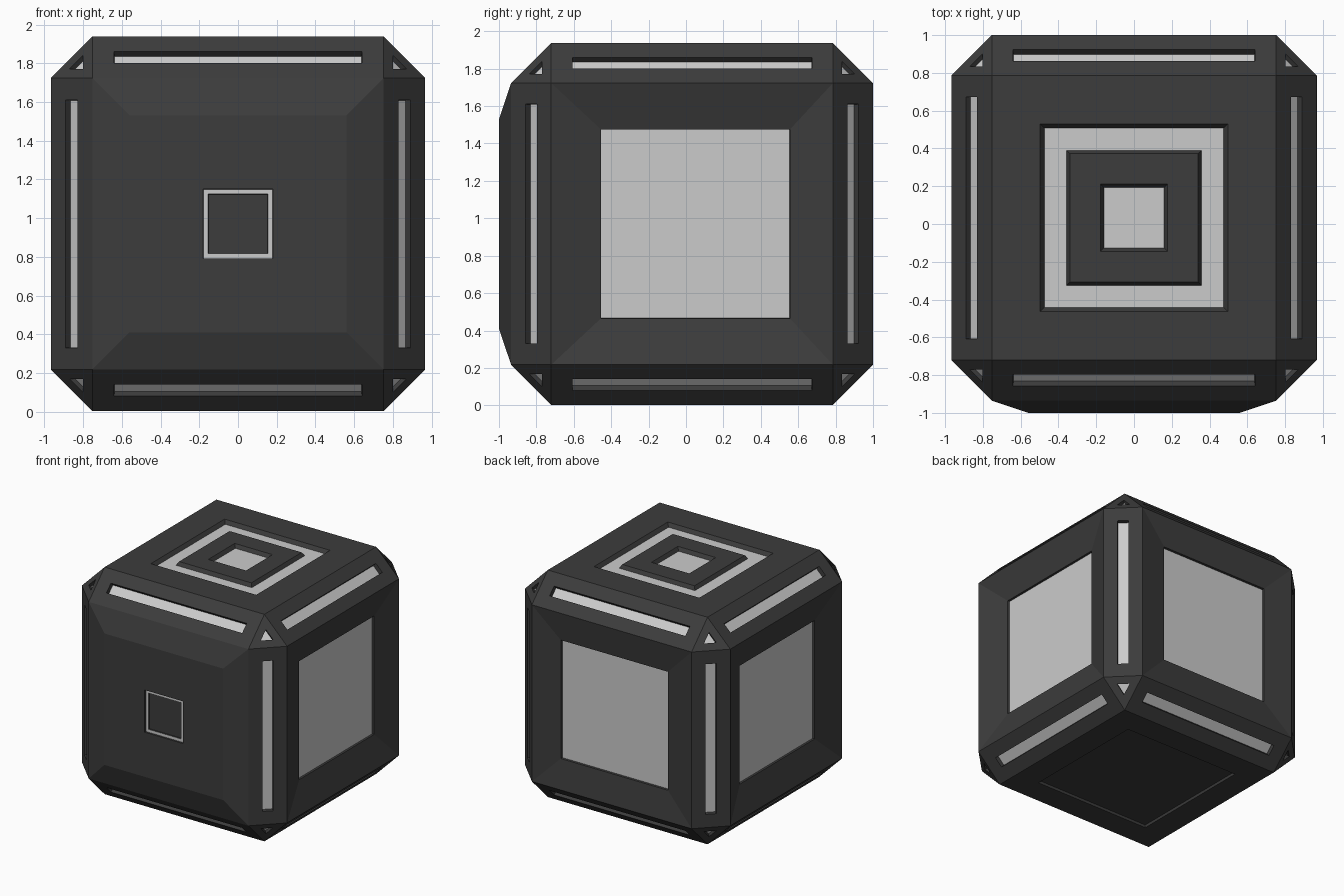
import bpy, bmesh
from mathutils import Vector

if "Cube" in bpy.data.objects:
    bpy.data.objects.remove(bpy.data.objects["Cube"])

H, S = 0.9675, 0.753             # cube half size, half size of the flat faces
CENTRE = Vector((0, 0.0325, 0.97))
DARK, LIGHT = 0, 1


def material(name, value):
    m = bpy.data.materials.new(name)
    m.diffuse_color = (value, value, value, 1)
    m.use_nodes = True
    m.node_tree.nodes["Principled BSDF"].inputs["Base Color"].default_value = m.diffuse_color
    return m


bm = bmesh.new()

# Chamfered cube: hull of the three corner points at each of eight corners
for sx in (-1, 1):
    for sy in (-1, 1):
        for sz in (-1, 1):
            for k in range(3):
                p = [S, S, S]
                p[k] = H
                bm.verts.new((sx * p[0], sy * p[1], sz * p[2]))
bmesh.ops.convex_hull(bm, input=bm.verts)
bmesh.ops.dissolve_limit(bm, angle_limit=0.01, verts=bm.verts, edges=bm.edges)
bmesh.ops.recalc_face_normals(bm, faces=bm.faces)
bm.normal_update()


def step(face, n, depth, scale, along=None, band=DARK, cap=DARK, shift=(0, 0, 0)):
    """Extrude a face, scale it about its centre and move it along n."""
    f = bmesh.ops.extrude_discrete_faces(bm, faces=[face])["faces"][0]
    c = f.calc_center_median()
    for v in f.verts:
        o = v.co - c
        for i in range(3):
            o[i] *= along if along and abs(n[i]) < 0.1 else scale
        v.co = c + o + n * depth + Vector(shift)
    for e in f.edges:
        for g in e.link_faces:
            g.material_index = band
    f.material_index = cap
    return f


def rings(face, n, profile, cap, shift=(0, 0, 0)):
    """Square steps given as (half size, height change, band material)."""
    size = S
    for half, depth, band in profile:
        face = step(face, n, depth, half / size, band=band, cap=cap, shift=shift)
        size, shift = half, (0, 0, 0)


SIDE = [(0.505, -0.072, DARK), (0.504, -0.018, DARK)]
BACK = [(0.505, -0.035, DARK), (0.504, -0.02, DARK)]
FRONT = [(0.56, 0.065, DARK), (0.18, 0, DARK), (0.179, -0.015, DARK),
         (0.154, 0, LIGHT), (0.153, -0.012, DARK)]
TOP = [(0.497, 0, DARK), (0.475, -0.03, DARK), (0.357, 0, LIGHT),
       (0.34, 0.03, DARK), (0.178, 0, DARK), (0.16, -0.03, DARK)]
BOTTOM = [(0.54, 0, DARK), (0.535, -0.02, DARK)]

for f in list(bm.faces):
    n = f.normal.copy()
    if len(f.verts) == 3:                        # corner triangles
        f = step(f, n, 0, 0.32)
        step(f, n, -0.025, 0.98, cap=LIGHT)
    elif max(abs(c) for c in n) < 0.9:           # edge slots
        f = step(f, n, 0, 0.28, along=0.85)
        step(f, n, -0.035, 0.98, along=0.998, cap=LIGHT)
    elif n.y < -0.9:                             # raised front
        rings(f, n, FRONT, DARK)
    elif n.z > 0.9:                              # nested squares on top
        rings(f, n, TOP, LIGHT)
    elif n.z < -0.9:                             # shallow recess below
        rings(f, n, BOTTOM, DARK)
    elif n.y > 0.9:                              # back panel
        rings(f, n, BACK, LIGHT)
    else:                                        # left and right panels
        rings(f, n, SIDE, LIGHT, shift=(0, 0.018, 0))

bmesh.ops.translate(bm, vec=CENTRE, verts=bm.verts)
mesh = bpy.data.meshes.new("cube_shell")
bm.to_mesh(mesh)
bm.free()
mesh.materials.append(material("dark_shell", 0.045))
mesh.materials.append(material("light_inlay", 0.8))
shell = bpy.data.objects.new("cube_shell", mesh)
bpy.context.collection.objects.link(shell)

# Split the light inlays from the shell
bpy.context.view_layer.objects.active = shell
shell.select_set(True)
bpy.ops.object.mode_set(mode="EDIT")
bpy.ops.mesh.select_all(action="SELECT")
bpy.ops.mesh.separate(type="MATERIAL")
bpy.ops.object.mode_set(mode="OBJECT")
for o in bpy.context.scene.objects:
    light = o.data.materials[0].name == "light_inlay"
    o.name = "light_inlays" if light else "cube_shell"
